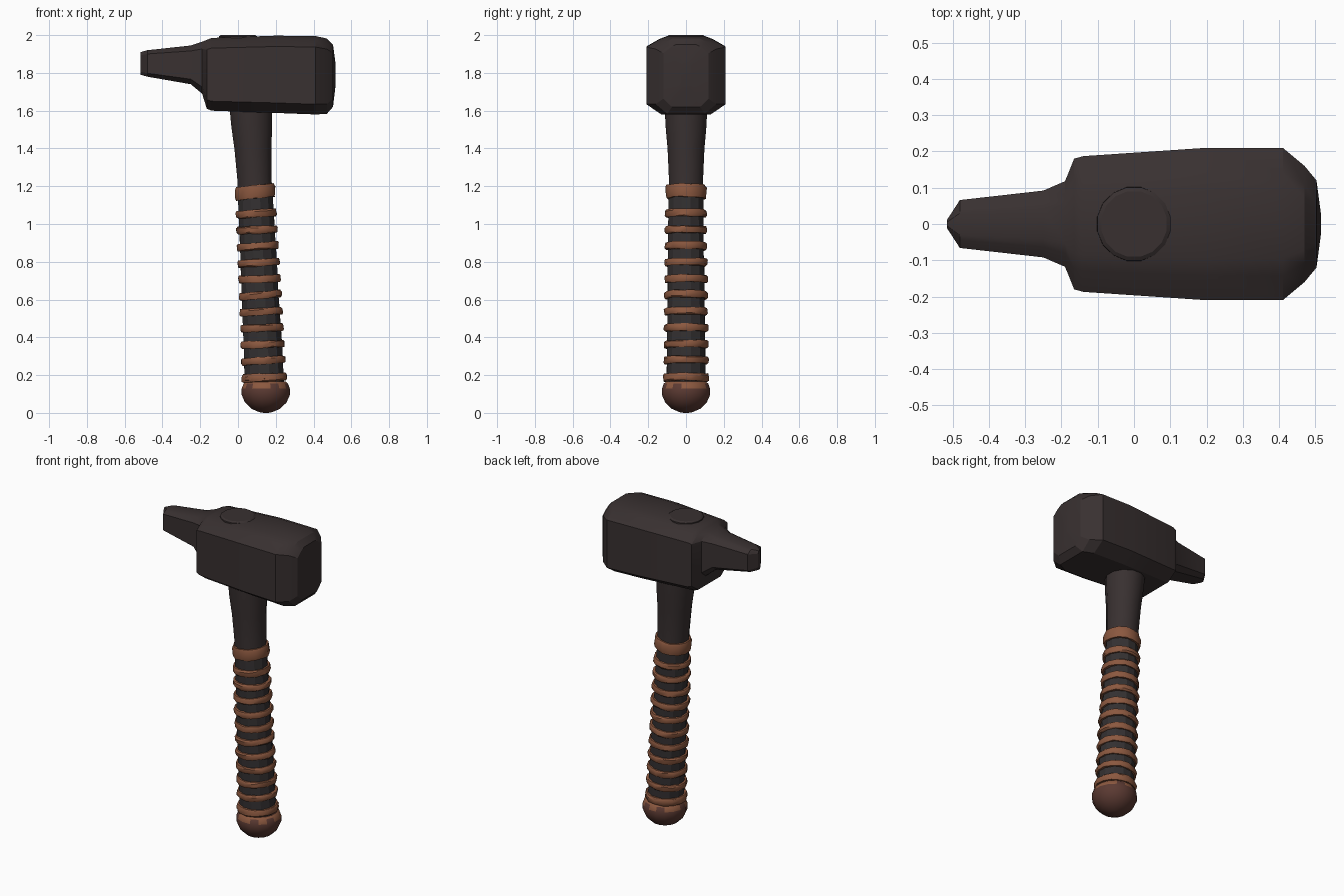
import bpy, bmesh, math, random
from mathutils import Vector

random.seed(4)
cube = bpy.data.objects.get("Cube")
if cube:
    bpy.data.objects.remove(cube, do_unlink=True)


def material(name, rgb):
    m = bpy.data.materials.new(name)
    m.use_nodes = True
    m.diffuse_color = (*rgb, 1)
    m.node_tree.nodes["Principled BSDF"].inputs["Base Color"].default_value = (*rgb, 1)
    return m


iron = material("dark iron", (0.040, 0.030, 0.030))
grip_grey = material("grip grey", (0.034, 0.030, 0.031))
leather = material("tan leather", (0.26, 0.098, 0.050))
pommel_brown = material("pommel brown", (0.105, 0.042, 0.032))


def loft(name, rings, mats, angle=30, closed=False, paint=None):
    """Skin a list of equal point rings; cap the ends unless the loop is closed."""
    bm = bmesh.new()
    rows = [[bm.verts.new(p) for p in ring] for ring in rings]
    n = len(rows[0])
    pairs = list(zip(rows, rows[1:])) + ([(rows[-1], rows[0])] if closed else [])
    for i, (a, b) in enumerate(pairs):
        for j in range(n):
            k = (j + 1) % n
            f = bm.faces.new((a[j], a[k], b[k], b[j]))
            if paint:
                f.material_index = paint(i, j)
    if not closed:
        bm.faces.new(rows[0])
        bm.faces.new(rows[-1])
    bmesh.ops.recalc_face_normals(bm, faces=bm.faces)
    mesh = bpy.data.meshes.new(name)
    bm.to_mesh(mesh)
    bm.free()
    for m in mats:
        mesh.materials.append(m)
    ob = bpy.data.objects.new(name, mesh)
    bpy.context.collection.objects.link(ob)
    bpy.ops.object.select_all(action="DESELECT")
    ob.select_set(True)
    bpy.context.view_layer.objects.active = ob
    bpy.ops.object.shade_smooth_by_angle(angle=math.radians(angle))
    return ob


def axis_x(z):
    """The handle leans slightly toward the horn as it rises."""
    return 0.149 - 0.05 * z


def circle(z, r, sides, tilt=0.05, wobble=0.0, cx=None):
    cx = axis_x(z) if cx is None else cx
    pts = []
    for i in range(sides):
        a = math.tau * (i + 0.5) / sides
        q = r + random.uniform(-wobble, wobble)
        x, y = q * math.cos(a), q * math.sin(a)
        pts.append(Vector((cx + x, y, z + tilt * x + random.uniform(-wobble, wobble))))
    return pts


# Head: one chamfered outline (width and height fractions) swept along x
outline = [(0.62, 0), (1, 0.13), (1, 0.86), (0.68, 0.955), (0.45, 1)]
outline += [(-y, z) for y, z in reversed(outline)]


def section(x, low, high, half):
    return [Vector((x, y * half, low + z * (high - low))) for y, z in outline]


loft("hammer_head", [section(*s) for s in (
    (-0.515, 1.79, 1.91, 0.012),
    (-0.48, 1.78, 1.92, 0.066),
    (-0.25, 1.74, 1.945, 0.092),
    (-0.19, 1.69, 1.965, 0.118),
    (-0.165, 1.61, 1.975, 0.18),
    (-0.14, 1.60, 1.985, 0.187),
    (0.20, 1.588, 1.997, 0.21),
    (0.41, 1.58, 1.995, 0.21),
    (0.47, 1.583, 1.982, 0.16),
    (0.503, 1.62, 1.95, 0.12),
    (0.515, 1.72, 1.86, 0.03),
)], [iron], angle=25)

# Handle end showing on top of the head
loft("handle_end", [circle(1.96, 0.105, 16, 0, cx=0.0),
                    circle(1.993, 0.103, 16, 0, cx=0.0),
                    circle(2.0, 0.092, 16, 0, cx=0.0)], [iron])

# Bare neck flaring up into the head
loft("handle_neck", [circle(z, r, 12) for z, r in (
    (1.15, 0.093), (1.25, 0.094), (1.40, 0.101), (1.52, 0.112), (1.65, 0.118))],
    [iron], angle=40)

# Wrapped grip, slightly uneven
loft("grip", [circle(0.14 + 0.102 * i, 0.107 - 0.0013 * i, 12, wobble=0.002)
              for i in range(11)], [grip_grey], angle=25)


# Leather bands
def band(name, z, radius, height):
    h, tilt = height / 2, 0.05 + random.uniform(-0.02, 0.07)
    profile = [(-h, -0.025), (-h, -0.005), (-h * 0.6, 0), (h * 0.6, 0),
               (h, -0.005), (h, -0.025)]
    loft(name, [circle(z + dz, radius + dr, 14, tilt, 0.003) for dz, dr in profile],
         [leather], angle=35, closed=True)


band("top_band", 1.17, 0.108, 0.07)
for i in range(11):
    z = 1.055 - 0.0865 * i
    band(f"grip_band_{i + 1}", z, 0.122 - 0.011 * z, 0.038)
band("lower_band", 0.185, 0.122, 0.04)

# Rounded pommel with ragged leather around its top edge
pommel = [(0.165, 0.108), (0.155, 0.120), (0.128, 0.130), (0.095, 0.130),
          (0.055, 0.112), (0.022, 0.078), (0.004, 0.035), (0.0, 0.012)]
loft("pommel", [circle(z, r, 16, 0, cx=0.147) for z, r in pommel],
     [pommel_brown, leather], angle=40,
     paint=lambda i, j: int(i == 0 or (i == 1 and j % 5 in (0, 1, 3))))
